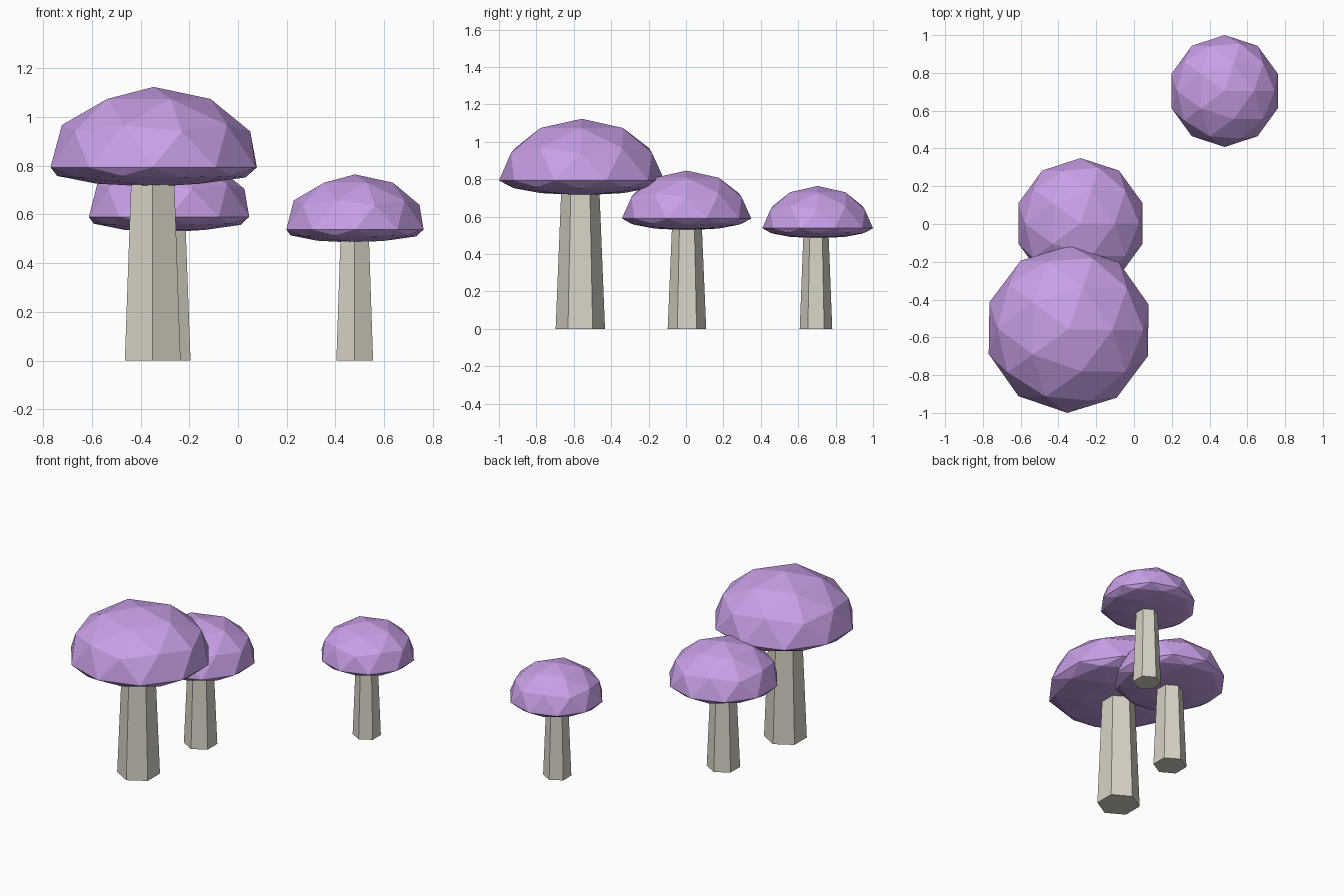
import bpy

if "Cube" in bpy.data.objects:
    bpy.data.objects.remove(bpy.data.objects["Cube"])


def material(name, color):
    mat = bpy.data.materials.new(name)
    mat.diffuse_color = color
    mat.use_nodes = True
    mat.node_tree.nodes["Principled BSDF"].inputs["Base Color"].default_value = mat.diffuse_color
    return mat


PURPLE = material("cap_purple", (0.58, 0.35, 0.80, 1))
CREAM = material("stem_cream", (0.68, 0.65, 0.56, 1))


def finish(name, mat):
    obj = bpy.context.object
    obj.name = name
    obj.data.materials.append(mat)
    return obj


def mushroom(name, stem_xy, r_base, r_top, cap_xy, r_cap, z_low, z_rim, z_top, turn=0.0):
    # Tapered six-sided stem, ending inside the cap
    bpy.ops.mesh.primitive_cone_add(vertices=6, radius1=r_base, radius2=r_top, depth=z_rim,
                                    location=(*stem_xy, z_rim / 2))
    finish(name + "_stem", CREAM)

    # Faceted cap: icosphere with a domed top and a shallow underside
    bpy.ops.mesh.primitive_ico_sphere_add(subdivisions=2, radius=1, location=(*cap_xy, z_rim),
                                          rotation=(0, 0, turn))
    cap = finish(name + "_cap", PURPLE)
    for v in cap.data.vertices:
        v.co.x *= r_cap
        v.co.y *= r_cap
        v.co.z *= (z_top - z_rim) if v.co.z > 0 else (z_rim - z_low)


mushroom("large_mushroom", (-0.35, -0.565), 0.132, 0.100,
         (-0.346, -0.557), 0.443, 0.714, 0.793, 1.123, -0.015)
mushroom("medium_mushroom", (-0.284, 0.005), 0.103, 0.078,
         (-0.283, 0.003), 0.346, 0.527, 0.59, 0.846)
mushroom("small_mushroom", (0.479, 0.695), 0.087, 0.066,
         (0.48, 0.704), 0.296, 0.484, 0.538, 0.764)
